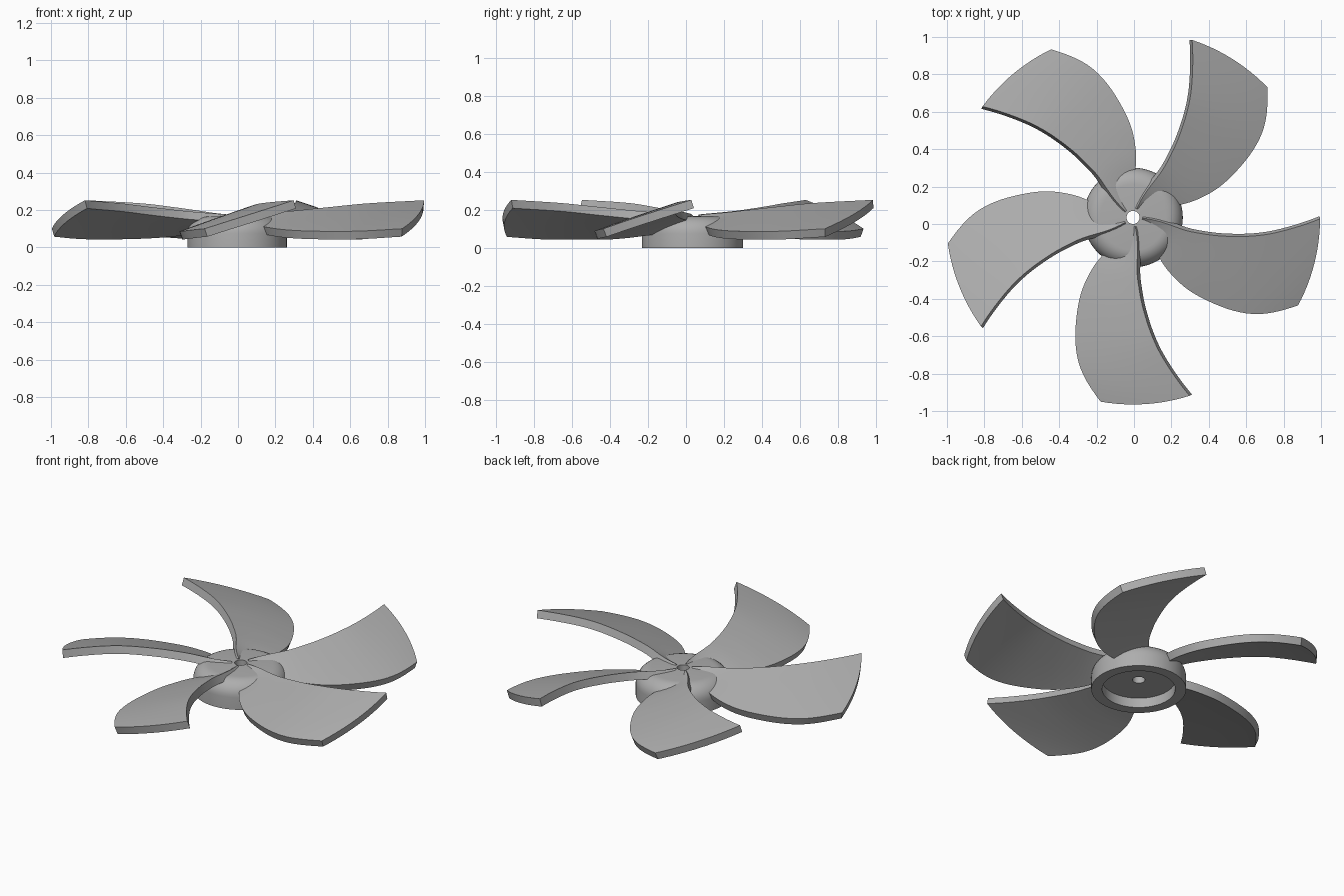
import bpy, bmesh, math
from mathutils import Vector

cube = bpy.data.objects.get("Cube")
if cube:
    bpy.data.objects.remove(cube)

CENTRE = Vector((-0.005, 0.035, 0))
BLADES = 5
THICK = 0.046

grey = bpy.data.materials.new("plain grey")
grey.use_nodes = True
colour = (0.42, 0.42, 0.42, 1)
grey.diffuse_color = colour
grey.node_tree.nodes["Principled BSDF"].inputs["Base Color"].default_value = colour


def curve(points, x):
    """Smooth interpolation through (x, y) points."""
    def slope(i):
        a, b = points[max(i - 1, 0)], points[min(i + 1, len(points) - 1)]
        return (b[1] - a[1]) / (b[0] - a[0])
    i = 0
    while i < len(points) - 2 and x > points[i + 1][0]:
        i += 1
    (x0, y0), (x1, y1) = points[i], points[i + 1]
    h = x1 - x0
    t = (x - x0) / h
    return ((1 + 2 * t) * (1 - t) ** 2 * y0 + t * (1 - t) ** 2 * h * slope(i)
            + t * t * (3 - 2 * t) * y1 + t * t * (t - 1) * h * slope(i + 1))


def finish(bm, name):
    bmesh.ops.recalc_face_normals(bm, faces=bm.faces)
    mesh = bpy.data.meshes.new(name)
    bm.to_mesh(mesh)
    bm.free()
    mesh.materials.append(grey)
    mesh.shade_smooth()
    mesh.set_sharp_from_angle(angle=math.radians(35))
    return mesh


def add(name, mesh, turn=0):
    ob = bpy.data.objects.new(name, mesh)
    ob.location = CENTRE
    ob.rotation_euler.z = turn
    bpy.context.collection.objects.link(ob)


# Hub: lathed ring with rounded shoulder, hollow underside and shaft hole
R, TOP, FILLET = 0.266, 0.165, 0.09
profile = [(0.035, 0.06), (0.205, 0.06), (0.205, 0), (R, 0)]
for k in range(9):
    a = math.pi / 2 * k / 8
    profile.append((R - FILLET + FILLET * math.cos(a), TOP - FILLET + FILLET * math.sin(a)))
profile.append((0.035, TOP + 0.003))
bm = bmesh.new()
SIDES = 64
rings = [[bm.verts.new((r * math.cos(2 * math.pi * s / SIDES),
                        r * math.sin(2 * math.pi * s / SIDES), z))
          for r, z in profile] for s in range(SIDES)]
for s in range(SIDES):
    p, q = rings[s], rings[(s + 1) % SIDES]
    for k in range(len(profile)):
        n = (k + 1) % len(profile)
        bm.faces.new((p[k], q[k], q[n], p[n]))
add("hub", finish(bm, "hub"))

# Blade edges: angle in degrees and height against radius
lead_angle = [(0.05, -4), (0.257, -13.3), (0.4, -13), (0.554, -10.6), (0.7, -7.7), (0.85, -4), (1, -0.4)]
trail_angle = [(0.05, -50), (0.268, -57), (0.43, -54.5), (0.61, -47.7), (0.83, -38.5), (1, -28)]
lead_z = [(0.05, 0.175), (0.25, 0.19), (0.5, 0.215), (0.7, 0.235), (1, 0.252)]
trail_z = [(0.05, 0.13), (0.27, 0.11), (0.43, 0.095), (0.6, 0.087), (0.83, 0.087), (1, 0.1)]

# Blade: lofted upper skin, offset lower skin and a closed rim
ROWS, COLS = 32, 12
bm = bmesh.new()
top = []
for i in range(ROWS + 1):
    r = 0.05 + 0.95 * i / ROWS
    a0, a1 = curve(lead_angle, r), curve(trail_angle, r)
    z0, z1 = curve(lead_z, r), curve(trail_z, r)
    row = []
    for j in range(COLS + 1):
        t = j / COLS
        a = math.radians(a0 + (a1 - a0) * t)
        row.append(bm.verts.new((r * math.cos(a), r * math.sin(a), z0 + (z1 - z0) * t)))
    top.append(row)


def skin(grid):
    for i in range(ROWS):
        for j in range(COLS):
            bm.faces.new((grid[i][j], grid[i + 1][j], grid[i + 1][j + 1], grid[i][j + 1]))


skin(top)
bm.normal_update()
low = []
for row in top:
    low.append([bm.verts.new(v.co - v.normal * math.copysign(THICK, v.normal.z)) for v in row])
skin(low)


def rim(a, b):
    for k in range(len(a) - 1):
        bm.faces.new((a[k], a[k + 1], b[k + 1], b[k]))


rim(top[0], low[0])
rim(top[-1], low[-1])
for j in (0, -1):
    rim([row[j] for row in top], [row[j] for row in low])
blade = finish(bm, "blade")
for n in range(BLADES):
    add(f"blade_{n + 1}", blade, 2 * math.pi * n / BLADES)
